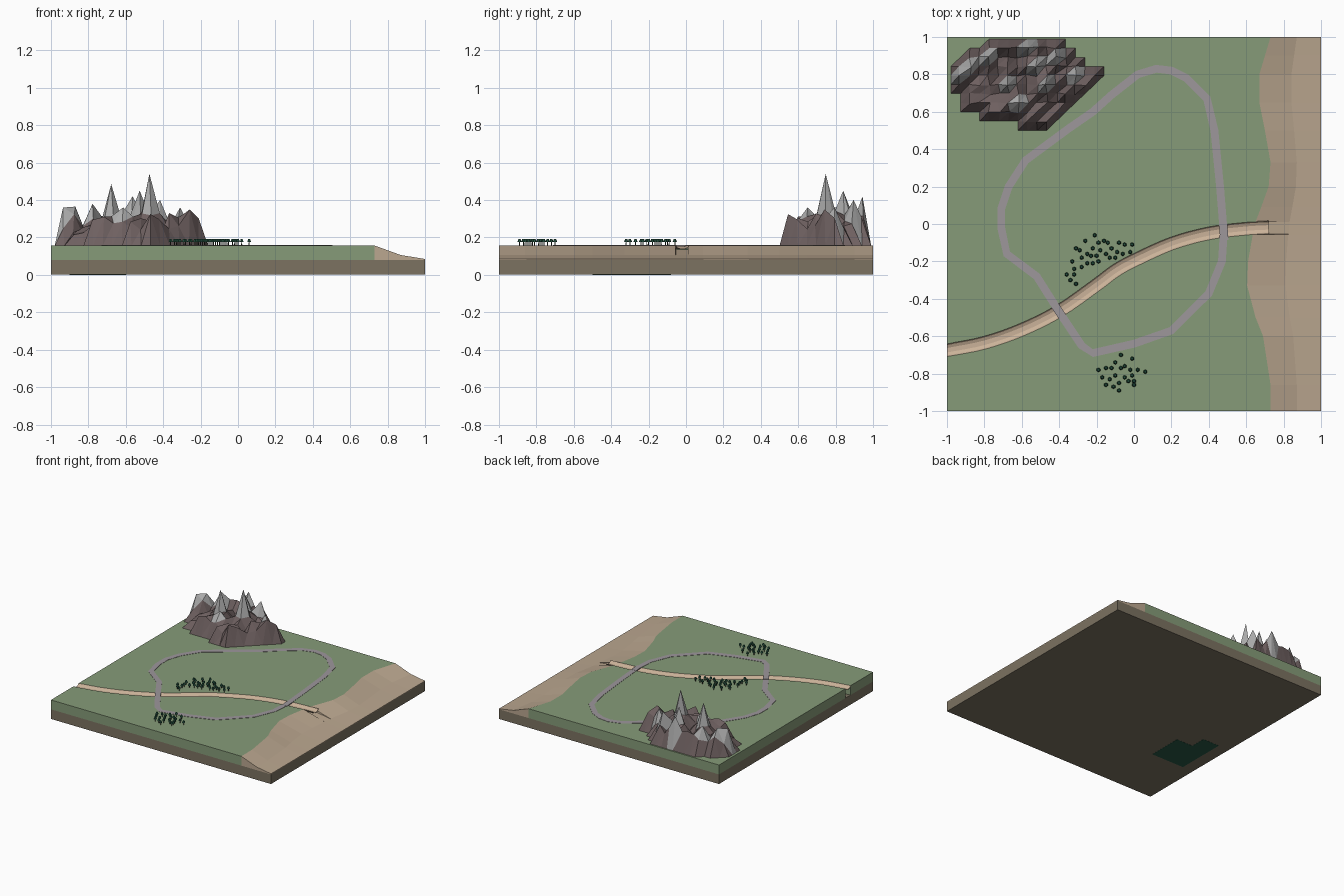
import bpy, bmesh, random
from math import atan2
from mathutils import Vector, Matrix

if "Cube" in bpy.data.objects:
    bpy.data.objects.remove(bpy.data.objects["Cube"])

random.seed(7)
GROUND, SLAB = 0.157, 0.08


def mat(name, rgb):
    m = bpy.data.materials.new(name)
    m.diffuse_color = (*rgb, 1)
    m.use_nodes = True
    m.node_tree.nodes["Principled BSDF"].inputs["Base Color"].default_value = m.diffuse_color
    return m


GRASS = mat("grass", (0.24, 0.33, 0.19))
SAND = mat("sand", (0.50, 0.39, 0.28))
BED = mat("bed_sand", (0.60, 0.45, 0.32))
EARTH = mat("earth", (0.20, 0.17, 0.12))
ROAD = mat("road_grey", (0.34, 0.31, 0.33))
ROCK = mat("rock", (0.16, 0.12, 0.12))
SNOW = mat("snow_grey", (0.42, 0.42, 0.42))
LEAF = mat("leaf", (0.02, 0.10, 0.06))
TRUNK = mat("trunk", (0.04, 0.045, 0.03))


def finish(name, bm, *mats, normals=True):
    if normals:
        bmesh.ops.recalc_face_normals(bm, faces=bm.faces)
    me = bpy.data.meshes.new(name)
    bm.to_mesh(me)
    bm.free()
    for m in mats:
        me.materials.append(m)
    ob = bpy.data.objects.new(name, me)
    bpy.context.collection.objects.link(ob)
    return ob


def prism(name, pts, z0, z1, m):
    bm = bmesh.new()
    f = bm.faces.new([bm.verts.new((x, y, z0)) for x, y in pts])
    r = bmesh.ops.extrude_face_region(bm, geom=[f])
    bmesh.ops.translate(bm, vec=(0, 0, z1 - z0),
                        verts=[g for g in r["geom"] if isinstance(g, bmesh.types.BMVert)])
    return finish(name, bm, m)


def loft(name, rings, m, loop=False):
    bm = bmesh.new()
    vs = [[bm.verts.new(p) for p in r] for r in rings]
    k = len(vs[0])
    for a, b in zip(vs, vs[1:] + (vs[:1] if loop else [])):
        for i in range(k):
            j = (i + 1) % k
            bm.faces.new((a[i], a[j], b[j], b[i]))
    if not loop:
        bm.faces.new(vs[0])
        bm.faces.new(vs[-1])
    return finish(name, bm, m)


def smooth_path(pts, n):
    p = [Vector(q) for q in pts]
    p = [2 * p[0] - p[1]] + p + [2 * p[-1] - p[-2]]
    out = []
    for a, b, c, d in zip(p, p[1:], p[2:], p[3:]):
        for s in range(n):
            t = s / n
            out.append(0.5 * (2 * b + (c - a) * t + (2 * a - 5 * b + 4 * c - d) * t * t
                              + (3 * b - a - 3 * c + d) * t ** 3))
    return out + [p[-2]]


def path_normals(path, loop=False):
    n, res = len(path), []
    for i in range(n):
        a = path[i - 1] if loop or i else path[0]
        b = path[(i + 1) % n] if loop or i < n - 1 else path[-1]
        d = (b - a).normalized()
        res.append(Vector((-d.y, d.x)))
    return res


# earth slab, with the flat green patch underneath
prism("earth_slab", [(-1, -1), (1, -1), (1, 1), (-1, 1)], 0.001, SLAB, EARTH)
prism("underside_patch", [(-.9, -.5), (-.6, -.5), (-.6, -.21), (-.75, -.21),
                          (-.75, -.08), (-.9, -.08)], 0, 0.002, LEAF)

# river channel
HALF, DEPTH = 0.034, 0.016
river = smooth_path([(-1, -.675), (-.8, -.635), (-.6, -.565), (-.4, -.465), (-.2, -.325),
                     (-.1, -.25), (0, -.195), (.2, -.105), (.4, -.05), (.6, -.025), (.72, -.018)], 4)
rn = path_normals(river)


def bank(i, off):
    q = river[i] + rn[i] * off
    return (-1.0 if i == 0 else max(q.x, -1.0), q.y)


section = [(-1, 0), (-.8, -.6), (-.35, -1), (.35, -1), (.8, -.6), (1, 0)]
rings = []
for i in range(len(river)):
    top = [(*bank(i, u * HALF), GROUND + w * DEPTH) for u, w in section]
    low = [(*bank(i, u * HALF * 1.05), GROUND - 0.003 + w * DEPTH) for u, w in reversed(section)]
    rings.append(top + low)
loft("river_bed", rings, BED)

# grass on both sides of the river, up to the shoreline
north_shore = [(.73, 1), (.70, .9), (.67, .8), (.67, .65), (.70, .5), (.73, .33), (.72, .2),
               (.68, .09), (.65, .012)]
south_shore = [(.635, -.056), (.61, -.2), (.605, -.33), (.65, -.5), (.69, -.6), (.73, -.86), (.73, -1)]
north_bank = [b for b in (bank(i, HALF) for i in range(len(river))) if b[0] < .63]
south_bank = [b for b in (bank(i, -HALF) for i in range(len(river))) if b[0] < .615]
prism("grass_north", [(-1, 1)] + north_shore + north_bank[::-1], SLAB, GROUND, GRASS)
prism("grass_south", south_bank + south_shore + [(-1, -1)], SLAB, GROUND, GRASS)

# sloping beach with a notch for the river mouth
shore = ([(x, y, GROUND) for x, y in north_shore] + [(.649, .010, .136), (.636, -.054, .136)]
         + [(x, y, GROUND) for x, y in south_shore])
rings = []
for x, y, z in shore:
    mid = x + (1 - x) * .52
    rings.append([(x, y, z), (mid, y, .106), (1, y, .085), (1, y, SLAB), (x, y, SLAB)])
loft("beach", rings, SAND)

# ring road
road = [Vector(p) for p in [
    (.12, .83), (.02, .8), (-.12, .69), (-.22, .6), (-.35, .51), (-.58, .34), (-.67, .2),
    (-.71, .08), (-.71, -.02), (-.68, -.16), (-.52, -.28), (-.4, -.47), (-.28, -.65),
    (-.22, -.69), (0, -.64), (.2, -.57), (.4, -.37), (.47, -.2), (.48, -.05), (.46, .2),
    (.43, .5), (.39, .67), (.28, .78), (.2, .82)]]
rings = []
for p, n in zip(road, path_normals(road, True)):
    a, b = p + n * .021, p - n * .021
    rings.append([(*a, .155), (*a, .159), (*b, .159), (*b, .155)])
loft("ring_road", rings, ROAD, loop=True)

# bridge decks where the road crosses the river
for k, (x, y, dx, dy) in enumerate([(-.4, -.47, .12, -.18), (.48, -.045, .01, -.15)]):
    bm = bmesh.new()
    bmesh.ops.create_cube(bm, size=1, matrix=Matrix.Translation((x, y, .1565))
                          @ Matrix.Rotation(atan2(dy, dx), 4, "Z")
                          @ Matrix.Diagonal((.085, .044, .007, 1)))
    finish(f"bridge_deck_{k + 1}", bm, ROAD)

# jagged mountains: height grid with a stepped outline
spans = [(7, 11), (3, 12), (1, 13), (1, 14), (0, 15), (0, 16), (0, 16), (0, 14), (1, 13), (3, 12)]
peaks = {(10, 5): .54, (6, 5): .485, (9, 7): .45, (1, 6): .36, (2, 7): .365, (8, 9): .42,
         (11, 8): .40, (13, 6): .36, (14, 5): .35, (7, 3): .36, (4, 8): .38, (12, 4): .33}
cells = {(i, j) for j, (a, b) in enumerate(spans) for i in range(a, b)}
bm = bmesh.new()
grid = {}


def peak_vert(i, j):
    if (i, j) not in grid:
        inside = all((i - a, j - b) in cells for a in (0, 1) for b in (0, 1))
        x, y, z = -.98 + .0513 * i, .5 + .049 * j, GROUND - .002
        if inside:
            near = any(abs(i - a) + abs(j - b) == 1 and h > .4 for (a, b), h in peaks.items())
            z = peaks.get((i, j)) or random.uniform(.29, .35) if near else \
                peaks.get((i, j)) or random.uniform(.21, .33)
            x += random.uniform(-.008, .008)
            y += random.uniform(-.006, .006)
        grid[i, j] = bm.verts.new((x, y, z))
    return grid[i, j]


for i, j in sorted(cells):
    c = [peak_vert(i, j), peak_vert(i + 1, j), peak_vert(i + 1, j + 1), peak_vert(i, j + 1)]
    for tri in ((0, 1, 2), (0, 2, 3)):
        f = bm.faces.new([c[t] for t in tri])
        f.material_index = int(max(v.co.z for v in f.verts) > .355)
finish("mountains", bm, ROCK, SNOW, normals=False)

# groves of small trees (positions in hundredths)
grove_a = [(-21, -6), (-26, -9), (-16, -9), (-14, -10), (-19, -10), (-31, -13), (-22, -13), (-12, -13),
           (-8, -10), (-5, -11), (-1, -11), (-29, -14), (-25, -16), (-18, -14), (-15, -16), (-9, -15),
           (-6, -16), (-2, -15), (-33, -20), (-28, -18), (-23, -17), (-20, -17), (-13, -18), (-10, -18),
           (-25, -21), (-22, -21), (-19, -20), (-32, -24), (-28, -23), (-36, -27), (-32, -27),
           (-34, -30), (-31, -32)]
grove_b = [(-7, -70), (-1, -72), (-10, -74), (-5, -76), (-19, -78), (-15, -77), (-12, -77), (-7, -77),
           (-2, -78), (2, -78), (6, -79), (-10, -81), (-5, -82), (-1, -81), (-17, -82), (-13, -83),
           (-15, -86), (-8, -85), (-3, -84), (0, -84), (-8, -89), (-11, -87), (0, -86)]
for name, spots in (("north_grove", grove_a), ("south_grove", grove_b)):
    for part, sides, r1, r2, z0, z1, m in (("trunks", 5, .003, .0025, .155, .18, TRUNK),
                                           ("crowns", 6, .0115, .006, .176, .191, LEAF)):
        bm = bmesh.new()
        for x, y in spots:
            bmesh.ops.create_cone(bm, cap_ends=True, segments=sides, radius1=r1, radius2=r2, depth=z1 - z0,
                                  matrix=Matrix.Translation((x / 100, y / 100, (z0 + z1) / 2)))
        finish(f"{name}_{part}", bm, m)
